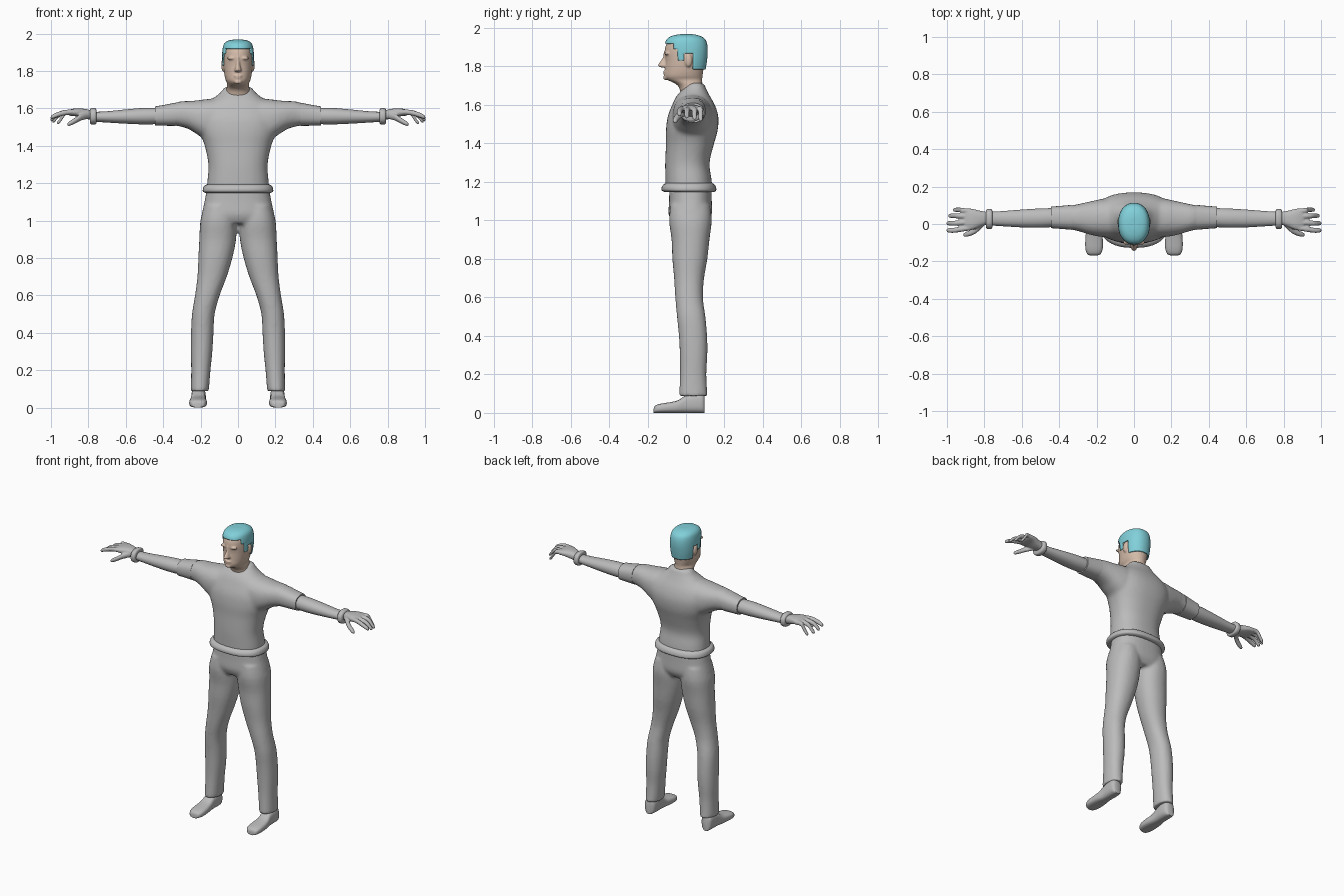
import bpy, bmesh, math
from mathutils import Matrix


def material(name, rgb):
    m = bpy.data.materials.new(name)
    m.diffuse_color = (*rgb, 1)
    return m


GREY = material("grey cloth", (0.50, 0.50, 0.50))
SKIN = material("skin", (0.66, 0.50, 0.40))
HAIR = material("teal hair", (0.22, 0.63, 0.70))


def spline(rings, steps):
    """Smoothly interpolate section bounds."""
    out = []
    for i in range(len(rings) - 1):
        p0, p1 = rings[max(i - 1, 0)], rings[i]
        p2, p3 = rings[i + 1], rings[min(i + 2, len(rings) - 1)]
        for s in range(steps):
            t = s / steps
            out.append([b + 0.5 * t * ((c - a) + t * ((2*a - 5*b + 4*c - d) + t * (3*(b - c) + d - a)))
                        for a, b, c, d in zip(p0, p1, p2, p3)])
    return out + [list(rings[-1])]


def loft(bm, axis, rings, n=2.0, side=1, seg=28, steps=3, caps=True):
    """Rings are (position, a_min, a_max, b_min, b_max) across the axis."""
    loops = []
    for t, a0, a1, b0, b1 in spline(rings, steps):
        loop = []
        for k in range(seg):
            g = 2 * math.pi * k / seg
            c, s = math.cos(g), math.sin(g)
            a = (a0 + a1) / 2 + (a1 - a0) / 2 * math.copysign(abs(c) ** (2 / n), c)
            b = (b0 + b1) / 2 + (b1 - b0) / 2 * math.copysign(abs(s) ** (2 / n), s)
            x, y, z = {'X': (t, a, b), 'Y': (a, t, b), 'Z': (a, b, t)}[axis]
            loop.append(bm.verts.new((x * side, y, z)))
        loops.append(loop)
    for p, q in zip(loops, loops[1:]):
        for k in range(seg):
            j = (k + 1) % seg
            bm.faces.new((p[k], p[j], q[j], q[k]))
    if caps:
        bm.faces.new(loops[0][::-1])
        bm.faces.new(loops[-1])


def ball(bm, centre, size):
    mat = Matrix.Translation(centre) @ Matrix.Diagonal((*size, 1))
    bmesh.ops.create_uvsphere(bm, u_segments=16, v_segments=10, radius=1, matrix=mat)


def finish(name, bm, mat, voxel=None, smooth=4):
    bmesh.ops.recalc_face_normals(bm, faces=bm.faces[:])
    me = bpy.data.meshes.new(name)
    bm.to_mesh(me)
    bm.free()
    me.materials.append(mat)
    ob = bpy.data.objects.new(name, me)
    bpy.context.collection.objects.link(ob)
    if voxel:  # fuse overlapping volumes into one skin
        r = ob.modifiers.new("fuse", 'REMESH')
        r.mode = 'VOXEL'
        r.voxel_size = voxel
        r.use_smooth_shade = True
        s = ob.modifiers.new("soften", 'SMOOTH')
        s.factor, s.iterations = 0.5, smooth
    else:
        bpy.ops.object.select_all(action='DESELECT')
        ob.select_set(True)
        bpy.context.view_layer.objects.active = ob
        bpy.ops.object.shade_smooth_by_angle(angle=math.radians(50))
    return ob


# Shirt: torso and sleeves fused
bm = bmesh.new()
loft(bm, 'Z', [(1.16, -.168, .168, -.105, .138), (1.22, -.163, .163, -.107, .132),
               (1.30, -.158, .158, -.108, .122), (1.40, -.178, .178, -.104, .146),
               (1.47, -.205, .205, -.104, .165), (1.54, -.218, .218, -.095, .168),
               (1.60, -.20, .20, -.072, .150), (1.645, -.145, .145, -.050, .125),
               (1.68, -.098, .098, -.020, .107), (1.715, -.072, .072, .012, .092)], n=2.35, seg=40)
for s in (1, -1):
    loft(bm, 'X', [(.08, -.07, .13, 1.44, 1.655), (.16, -.07, .135, 1.43, 1.65), (.215, -.062, .125, 1.458, 1.643),
                   (.26, -.05, .115, 1.487, 1.639), (.31, -.035, .104, 1.503, 1.637),
                   (.37, -.026, .096, 1.511, 1.618), (.43, -.02, .09, 1.514, 1.605)], n=2.3, side=s)
finish("shirt", bm, GREY, .012, 4)

# Rolled hem at the waist
bm = bmesh.new()
loft(bm, 'Z', [(1.148, -.176, .176, -.112, .145), (1.156, -.188, .188, -.126, .157),
               (1.172, -.187, .187, -.127, .156), (1.186, -.180, .180, -.118, .148),
               (1.194, -.165, .165, -.105, .136)], n=2.4, seg=40)
finish("shirt_hem", bm, GREY)

# Trousers: hips and legs fused
bm = bmesh.new()
loft(bm, 'Z', [(1.18, -.165, .165, -.086, .132), (1.10, -.179, .179, -.088, .134),
               (1.03, -.192, .192, -.090, .134), (.985, -.165, .165, -.07, .11)], n=2.4, seg=40)
for s in (1, -1):
    loft(bm, 'Z', [(1.08, .02, .18, -.08, .125), (1.0, .006, .201, -.088, .134),
                   (.9, .010, .207, -.075, .122), (.8, .030, .212, -.071, .111),
                   (.7, .060, .217, -.062, .094), (.6, .098, .230, -.056, .088),
                   (.5, .125, .246, -.047, .101), (.4, .131, .251, -.037, .110),
                   (.3, .137, .252, -.032, .111), (.2, .147, .250, -.031, .106),
                   (.088, .156, .252, -.036, .112)], n=2.2, side=s)
finish("trousers", bm, GREY, .010, 4)

for s, tag in ((1, "left"), (-1, "right")):
    # Sleeve band, forearm and wristband
    bm = bmesh.new()
    loft(bm, 'X', [(.335, -.031, .102, 1.506, 1.630), (.39, -.026, .097, 1.507, 1.619),
                   (.445, -.022, .093, 1.508, 1.610)], n=2.4, side=s)
    finish(tag + "_sleeve_band", bm, GREY)
    bm = bmesh.new()
    loft(bm, 'X', [(.42, -.015, .085, 1.516, 1.602), (.5, -.02, .083, 1.514, 1.602),
                   (.6, -.018, .077, 1.518, 1.594), (.7, -.012, .069, 1.524, 1.584),
                   (.79, -.006, .064, 1.53, 1.58)], n=2.1, side=s)
    finish(tag + "_forearm", bm, GREY)
    bm = bmesh.new()
    loft(bm, 'X', [(.757, -.016, .07, 1.522, 1.592), (.763, -.026, .08, 1.514, 1.602),
                   (.785, -.026, .08, 1.514, 1.600), (.792, -.016, .07, 1.522, 1.592)], n=2.3, side=s)
    finish(tag + "_wristband", bm, GREY)

    # Hand: palm, four curled fingers and a thumb
    bm = bmesh.new()
    loft(bm, 'X', [(.78, 0, .064, 1.538, 1.588), (.82, -.014, .07, 1.545, 1.597),
                   (.86, -.03, .08, 1.556, 1.600), (.895, -.034, .084, 1.560, 1.595),
                   (.91, -.026, .076, 1.565, 1.588)], n=2.6, side=s)
    for y0, y1, reach, drop in ((-.020, -.034, 1.0, 1.549), (.010, .004, 1.0, 1.537),
                                (.040, .044, .99, 1.530), (.068, .076, .965, 1.522)):
        path = [(.87, y0, 1.580, .013), (.92, (y0 + y1) / 2, 1.578, .0145),
                (reach - .035, y1, 1.566, .0135), (reach - .008, y1, drop + .006, .012),
                (reach + .002, y1, drop, .007)]
        loft(bm, 'X', [(x, y - r, y + r, z - r, z + r) for x, y, z, r in path], side=s, seg=14)
    path = [(.80, .01, 1.562, .018), (.84, -.028, 1.552, .018), (.87, -.046, 1.535, .016),
            (.90, -.056, 1.519, .013), (.912, -.058, 1.514, .007)]
    loft(bm, 'X', [(x, y - r, y + r, z - r, z + r) for x, y, z, r in path], side=s, seg=14)
    finish(tag + "_hand", bm, GREY, .0045, 2)

    # Shoe
    bm = bmesh.new()
    loft(bm, 'Y', [(-.168, .195, .235, 0, .022), (-.16, .178, .25, 0, .038), (-.13, .167, .26, 0, .048),
                   (-.08, .167, .26, 0, .056), (-.04, .172, .256, 0, .066), (0, .174, .25, 0, .092),
                   (.05, .172, .25, 0, .105), (.085, .177, .247, 0, .10), (.097, .192, .235, 0, .085)],
         n=2.8, side=s)
    finish(tag + "_shoe", bm, GREY)

# Head: neck, skull, nose, lips, brows and ears fused
bm = bmesh.new()
loft(bm, 'Z', [(1.64, -.07, .07, -.022, .09), (1.69, -.063, .063, -.036, .088), (1.712, -.060, .060, -.058, .085),
               (1.732, -.058, .058, -.100, .084), (1.75, -.066, .066, -.112, .086),
               (1.78, -.073, .073, -.110, .090), (1.83, -.078, .078, -.107, .096),
               (1.88, -.078, .078, -.111, .100), (1.92, -.074, .074, -.100, .094),
               (1.945, -.055, .055, -.07, .07), (1.952, -.03, .03, -.035, .04)], n=2.1, seg=40)
loft(bm, 'Z', [(1.875, -.011, .011, -.116, -.08), (1.845, -.010, .010, -.121, -.08),
               (1.815, -.016, .016, -.142, -.08), (1.803, -.020, .020, -.145, -.08),
               (1.795, -.014, .014, -.130, -.08)], seg=16)
ball(bm, (0, -.108, 1.773), (.024, .012, .006))
ball(bm, (0, -.107, 1.761), (.020, .011, .006))
ball(bm, (0, -.104, 1.742), (.022, .015, .013))
for s in (1, -1):
    ball(bm, (s * .034, -.099, 1.868), (.026, .013, .009))
    ball(bm, (s * .080, .012, 1.832), (.010, .020, .034))
finish("head", bm, SKIN, .005, 3)


# Hair: shell over the skull, trimmed along the hairline
def hairline(y):
    if y < -.065:
        return 1.918
    if y < -.042:
        return 1.89
    if y < -.012:
        return 1.832
    if y < .034:
        return 1.866
    return 1.785


bm = bmesh.new()
loft(bm, 'Z', [(1.775, -.075, .075, -.09, .100), (1.83, -.083, .083, -.102, .109), (1.88, -.085, .085, -.110, .113),
               (1.92, -.082, .082, -.109, .109), (1.945, -.074, .074, -.096, .096),
               (1.960, -.056, .056, -.070, .070), (1.967, -.028, .028, -.035, .04),
               (1.968, -.003, .003, 0, .006)], n=2.2, seg=64, steps=8)
bmesh.ops.recalc_face_normals(bm, faces=bm.faces[:])
trim = [f for f in bm.faces if f.calc_center_median().z < hairline(f.calc_center_median().y)]
bmesh.ops.delete(bm, geom=trim, context='FACES')
hair = finish("hair", bm, HAIR)
sol = hair.modifiers.new("thickness", 'SOLIDIFY')
sol.thickness, sol.offset = .009, -1
